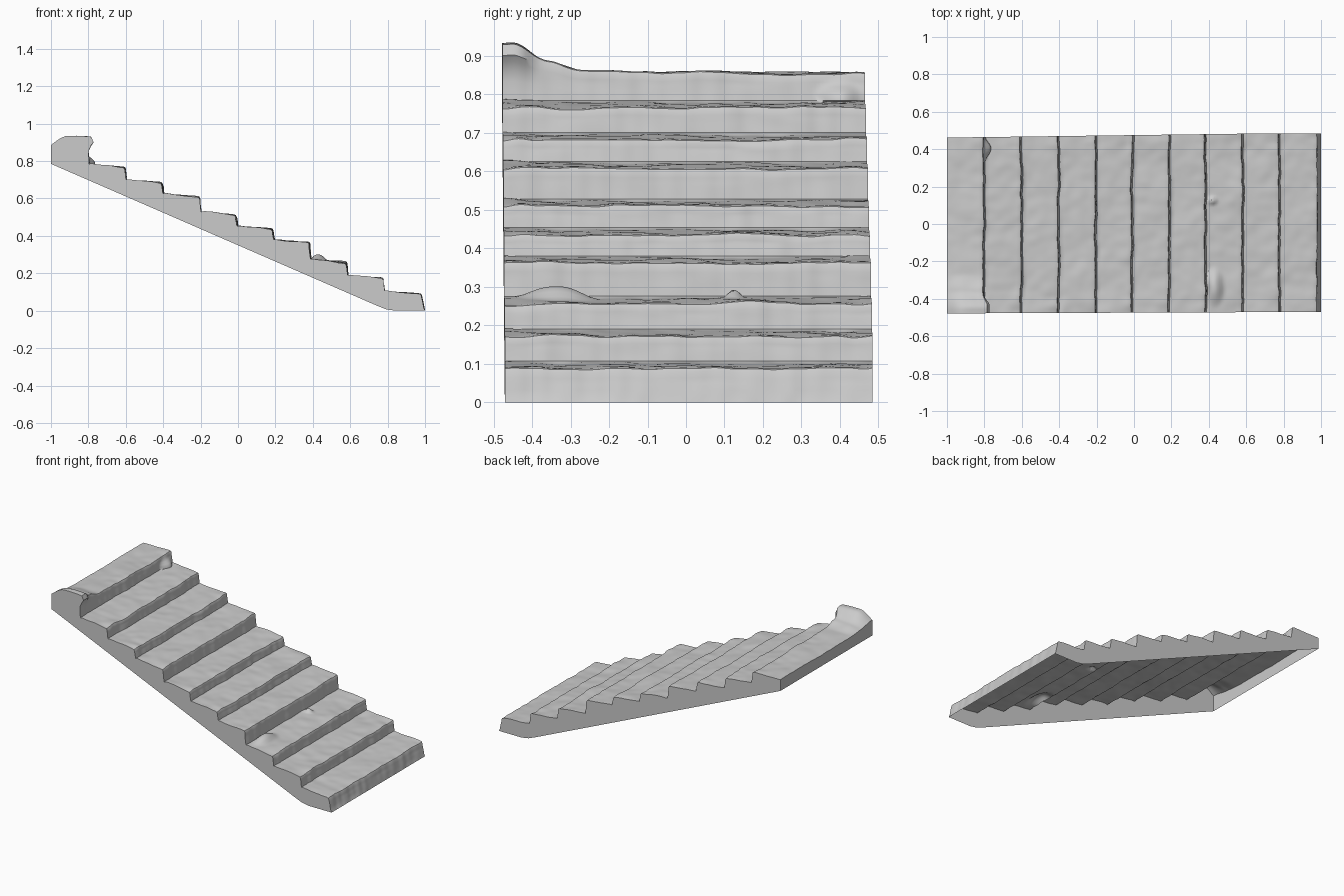
import bpy, bmesh
from mathutils import Vector, noise

if "Cube" in bpy.data.objects:
    bpy.data.objects.remove(bpy.data.objects["Cube"])

# Step noses (x) and tread heights (z), from the top of the flight down
NOSE_X = [-0.805, -0.605, -0.405, -0.208, -0.012, 0.185, 0.38, 0.58, 0.775, 0.98]
TREAD_Z = [0.858, 0.768, 0.685, 0.61, 0.512, 0.438, 0.365, 0.26, 0.175, 0.091]
UNDERSIDE = [(0.84, 0.0), (0.79, 0.008), (0.74, 0.028)]
ROWS = 96


def n(x, y, z=0.0):
    return noise.noise(Vector((x + 7.3, y + 3.1, z + 1.7)))


def ramp(a, b, t):
    t = max(0.0, min(1.0, (t - a) / (b - a)))
    return t * t * (3 - 2 * t)


def bump(x, y, cx, cy, rx, ry):
    d = ((x - cx) / rx) ** 2 + ((y - cy) / ry) ** 2
    return max(0.0, 1 - d) ** 2


def side_y(x, v):
    # plan is slightly skewed: left end -0.478..0.462, right end -0.47..0.483
    u = (x + 1) / 2
    lo, hi = -0.478 + 0.008 * u, 0.462 + 0.023 * min(1, u * 1.15)
    return lo + (hi - lo) * v


def profile(v):
    """Worn stair outline (x, y, z) at width fraction v."""
    pts = []
    y0 = -0.475 + 0.95 * v
    edge = ramp(0.34, 0.48, abs(y0))
    back = -1.0
    for i, (nx, tz) in enumerate(zip(NOSE_X, TREAD_Z)):
        # chipped nosing, rougher near the two sides
        nose = nx + 0.006 * n(i * 5, y0 * 7) + 0.005 * n(i * 9, y0 * 22)
        lip = (0.003 + 0.008 * edge) * n(i * 3, y0 * 16)
        curl = ramp(-0.37, -0.43, y0) if i == 0 else 0.0
        lift = 0.0
        if i == 0:
            lift = 0.022 * ramp(-0.26, -0.36, y0) + 0.045 * ramp(-0.35, -0.45, y0) + 0.008 * ramp(0.1, -0.3, y0)
            lift -= 0.003 * ramp(0.0, 0.4, y0)
        # tread
        start = 0.0 if i == 0 else 0.012
        for k in range(13):
            t = k / 12
            x = back + start + (nose - 0.012 - back - start) * t
            z = tz + 0.011 * (1 - t) + 0.006 * n(x * 6, y0 * 6, i) + 0.003 * n(x * 17, y0 * 17, i)
            z += lip * ramp(0.5, 1, t) + edge * 0.006 * (1 - t)
            if i == 0:
                z += lift * ramp(-0.25, 0.5, t) - 0.012 * (1 - t)
            # rubble lying on the lower treads
            z += 0.035 * bump(x, y0, 0.43, -0.34, 0.06, 0.12) + 0.02 * bump(x, y0, 0.42, 0.12, 0.03, 0.03)
            pts.append((x, z))
        top = pts[-1][1]
        low = TREAD_Z[i + 1] + 0.016 if i < 9 else 0.0
        # rounded nose and riser
        foot = nose + (0.018 if i == 9 else 0.008)
        pts.append((nose - 0.003 + 0.022 * curl, top - 0.003))
        pts.append((nose + 0.001 + 0.03 * curl, top - 0.011 - 0.02 * curl))
        for k in range(1, 6):
            t = k / 5
            z = (top - 0.011) + (low - top + 0.011) * t
            z -= 0.012 * curl * (1 - t)
            x = nose + (foot - nose) * t + 0.004 * n(y0 * 9, z * 20, i) * (1 - t)
            x += 0.028 * curl * max(0, 1 - t * 2.2)
            if i == 0:
                x += 0.035 * bump(z, y0, 0.79, 0.41, 0.05, 0.07)
            pts.append((x, z))
        back = foot
    pts[-1] = (1.0, 0.0)
    return [(x, side_y(x, v), z) for x, z in pts]


# Open-bottomed stair shell
bm = bmesh.new()
grid = [[bm.verts.new(p) for p in profile(r / (ROWS - 1))] for r in range(ROWS)]
for a, b in zip(grid, grid[1:]):
    for k in range(len(a) - 1):
        bm.faces.new((a[k], a[k + 1], b[k + 1], b[k]))

# Upper end wall
hem = [bm.verts.new((-1.0, side_y(-1, r / (ROWS - 1)), 0.785)) for r in range(ROWS)]
for r in range(ROWS - 1):
    bm.faces.new((hem[r], grid[r][0], grid[r + 1][0], hem[r + 1]))

# Side walls down to the sloping underside
for r, v in ((0, 0.0), (ROWS - 1, 1.0)):
    low = [bm.verts.new((x, side_y(x, v), z)) for x, z in UNDERSIDE]
    ring = grid[r] + low + [hem[r]]
    bm.faces.new(ring[::-1] if r == 0 else ring)

bmesh.ops.recalc_face_normals(bm, faces=bm.faces)
bm.normal_update()
if sum(f.normal.z * f.calc_area() for f in bm.faces) < 0:
    bmesh.ops.reverse_faces(bm, faces=bm.faces)

mesh = bpy.data.meshes.new("worn_stone_stairs")
bm.to_mesh(mesh)
bm.free()
stairs = bpy.data.objects.new("worn_stone_stairs", mesh)
bpy.context.collection.objects.link(stairs)
bpy.context.view_layer.objects.active = stairs
stairs.select_set(True)
bpy.ops.object.shade_smooth_by_angle(angle=0.7)
